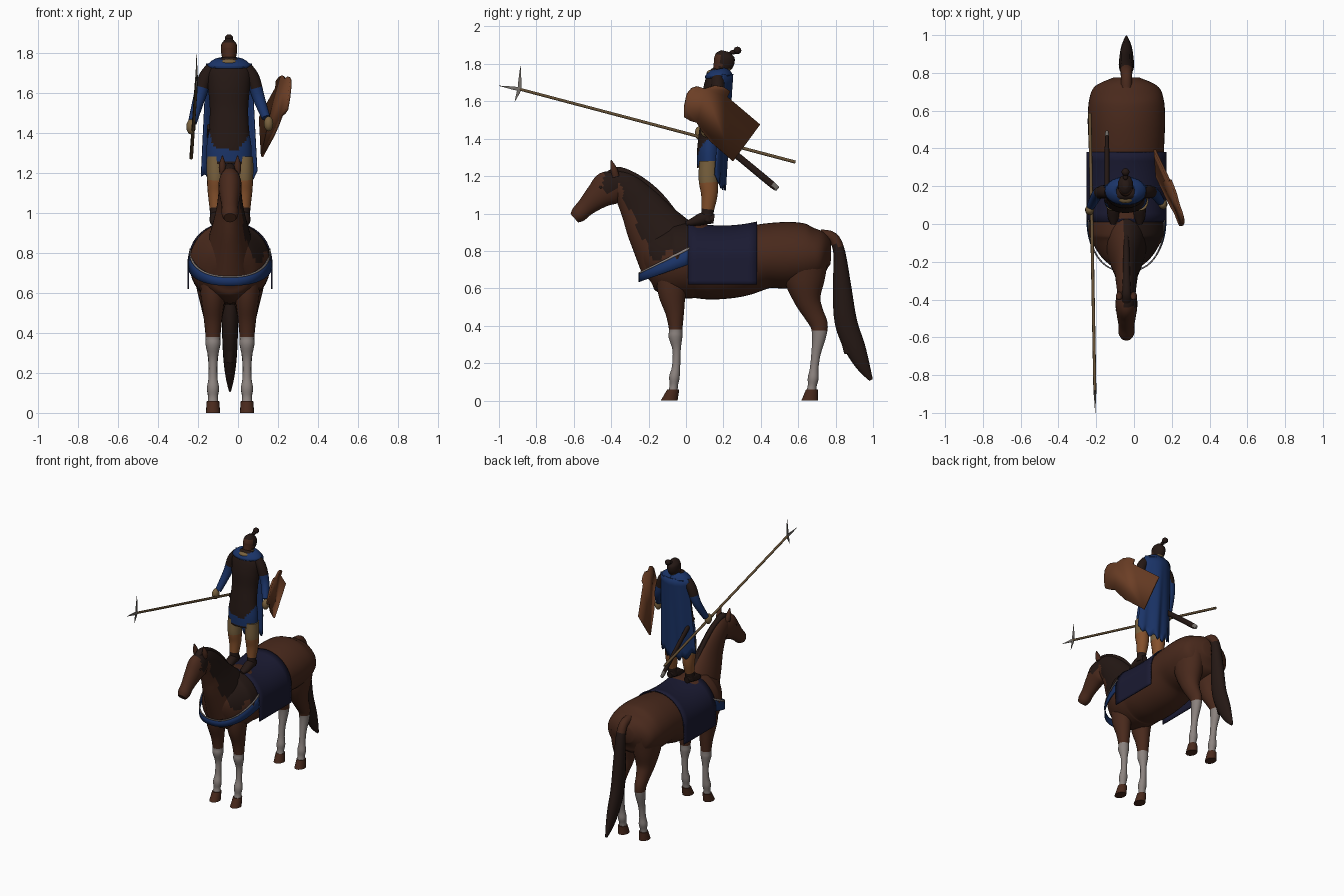
import bpy
import bmesh
from math import sin, cos, pi
from mathutils import Vector

if "Cube" in bpy.data.objects:
    bpy.data.objects.remove(bpy.data.objects["Cube"], do_unlink=True)


def material(name, r, g, b):
    m = bpy.data.materials.new(name)
    m.use_nodes = True
    m.diffuse_color = (r, g, b, 1)
    m.node_tree.nodes["Principled BSDF"].inputs["Base Color"].default_value = (r, g, b, 1)
    return m


COAT = material("chestnut coat", .066, .022, .0115)
DARK = material("dark brown", .018, .009, .007)
WHITE = material("stocking white", .26, .225, .21)
BLUE = material("cloth blue", .0105, .034, .138)
NAVY = material("blanket navy", .0105, .0105, .032)
TAN = material("leather tan", .23, .08, .024)
BEIGE = material("beige", .19, .12, .048)
BOARD = material("shield brown", .15, .049, .019)
STEEL = material("steel", .17, .155, .14)
WOOD = material("shaft wood", .13, .08, .035)

HORSE_X = -.04
RIDER_X = -.045


def finish(name, bm, mats, rule=None, sharp=1.0):
    """Turn a bmesh into a smooth object, choosing a material per face by rule."""
    bmesh.ops.recalc_face_normals(bm, faces=bm.faces)
    bm.normal_update()
    if rule:
        for f in bm.faces:
            f.material_index = rule(f.calc_center_median(), f.normal)
    me = bpy.data.meshes.new(name)
    bm.to_mesh(me)
    bm.free()
    for m in mats:
        me.materials.append(m)
    me.shade_smooth()
    me.set_sharp_from_angle(angle=sharp)
    ob = bpy.data.objects.new(name, me)
    bpy.context.scene.collection.objects.link(ob)
    return ob


def spline(pts, steps):
    """Catmull-Rom through tuples of any length."""
    out = []
    for i in range(len(pts) - 1):
        a, b, c, d = (pts[max(0, min(len(pts) - 1, i + k))] for k in (-1, 0, 1, 2))
        for s in range(steps):
            t = s / steps
            out.append([q + .5 * t * (r - p + t * (2 * p - 5 * q + 4 * r - w + t * (3 * (q - r) + w - p)))
                        for p, q, r, w in zip(a, b, c, d)])
    out.append(list(pts[-1]))
    return out


def tube(name, pts, mats, rule=None, sides=16, steps=4):
    """Loft ellipses along a path; each point is x, y, z, sideways radius, other radius."""
    rows = spline(pts, steps)
    pos = [Vector(r[:3]) for r in rows]
    bm = bmesh.new()
    rings = []
    for i, r in enumerate(rows):
        t = (pos[min(i + 1, len(pos) - 1)] - pos[max(i - 1, 0)]).normalized()
        u = (Vector((1, 0, 0)) - t * t.x).normalized()
        v = t.cross(u)
        ru, rv = max(r[3], .001), max(r[4], .001)
        rings.append([bm.verts.new(pos[i] + u * ru * cos(2 * pi * k / sides) + v * rv * sin(2 * pi * k / sides))
                      for k in range(sides)])
    for a, b in zip(rings, rings[1:]):
        for k in range(sides):
            n = (k + 1) % sides
            bm.faces.new((a[k], a[n], b[n], b[k]))
    bm.faces.new(rings[0])
    bm.faces.new(rings[-1])
    return finish(name, bm, mats, rule)


def side_tube(name, x, pts, mats, rule=None, **kw):
    """Tube in a plane of constant x."""
    return tube(name, [(x,) + p for p in pts], mats, rule, **kw)


def sheet(name, fn, nu, nv, mats, thick):
    """Cloth from a function of u in -1..1 and v in 0..1."""
    bm = bmesh.new()
    g = [[bm.verts.new(fn(2 * i / nu - 1, j / nv)) for i in range(nu + 1)] for j in range(nv + 1)]
    for j in range(nv):
        for i in range(nu):
            bm.faces.new((g[j][i], g[j][i + 1], g[j + 1][i + 1], g[j + 1][i]))
    ob = finish(name, bm, mats)
    mod = ob.modifiers.new("thickness", "SOLIDIFY")
    mod.thickness = thick
    mod.offset = 0
    return ob


def ball(name, centre, size, mats):
    bm = bmesh.new()
    bmesh.ops.create_uvsphere(bm, u_segments=14, v_segments=8, radius=1)
    for v in bm.verts:
        v.co = Vector(a * b for a, b in zip(v.co, size)) + Vector(centre)
    return finish(name, bm, mats)


# Horse body, neck and head; the mane falls over the left of the neck
def mane_rule(c, n):
    edge = -.18 - .45 * (c.z - .75) + .015 * sin(40 * c.z)
    return int(c.x > HORSE_X - .01 and c.z > .78 + .03 * sin(50 * c.y) and edge < c.y < .02)


side_tube("horse_body", HORSE_X, [
    (-.235, .74, .05, .08), (-.18, .75, .128, .15), (-.08, .747, .19, .195), (-.02, .75, .204, .204),
    (.06, .747, .202, .202), (.15, .73, .2, .19), (.28, .737, .198, .182), (.42, .772, .2, .173),
    (.55, .777, .205, .178), (.66, .78, .197, .163), (.73, .79, .165, .12), (.775, .79, .07, .06)],
    [COAT, DARK], mane_rule, sides=40, steps=6)
side_tube("horse_neck", HORSE_X, [
    (-.07, .785, .13, .2), (-.17, .925, .09, .152), (-.235, 1.03, .066, .12),
    (-.3, 1.115, .056, .092), (-.355, 1.15, .05, .082), (-.4, 1.15, .045, .07)],
    [COAT, DARK], mane_rule, sides=40, steps=8)
side_tube("horse_head", HORSE_X, [
    (-.345, 1.165, .045, .065), (-.415, 1.135, .058, .092), (-.475, 1.09, .052, .07),
    (-.535, 1.035, .042, .05), (-.575, .995, .042, .044), (-.597, .975, .03, .03)], [COAT, DARK],
    lambda c, n: int(c.x > HORSE_X - .01 and c.y > -.44 and c.z > 1.125 + .02 * sin(50 * c.y)),
    sides=24, steps=6)
side_tube("mane_crest", HORSE_X, [
    (-.45, 1.19, .012, .008), (-.4, 1.22, .024, .016), (-.35, 1.23, .022, .018), (-.25, 1.185, .018, .018),
    (-.14, 1.095, .016, .018), (-.02, .955, .01, .01)], [DARK])

# Tail with a shorter blunt lock in front
side_tube("horse_tail", HORSE_X, [
    (.72, .885, .03, .03), (.785, .87, .03, .03), (.82, .79, .034, .032), (.835, .6, .04, .05),
    (.855, .42, .04, .06), (.905, .28, .034, .055), (.95, .18, .022, .035), (.99, .11, .006, .01)],
    [DARK, COAT], lambda c, n: int(c.z > .83))
side_tube("tail_lock", HORSE_X, [
    (.84, .52, .034, .045), (.855, .38, .032, .04), (.88, .255, .022, .034)], [DARK])


def stocking_rule(c, n):
    return int(c.z < .38)


for s, side in ((-1, "right"), (1, "left")):
    x = HORSE_X + s * .085
    side_tube("front_leg_" + side, x, [
        (-.06, .74, .07, .1), (-.075, .59, .062, .078), (-.06, .47, .046, .05), (-.055, .38, .037, .036),
        (-.056, .34, .037, .037), (-.05, .27, .023, .022), (-.053, .18, .022, .022),
        (-.062, .125, .03, .028), (-.065, .08, .024, .022), (-.07, .045, .028, .026)],
        [COAT, WHITE], stocking_rule)
    side_tube("hind_leg_" + side, x, [
        (.63, .78, .1, .135), (.635, .64, .085, .107), (.65, .54, .062, .072), (.68, .47, .046, .055),
        (.711, .405, .037, .047), (.711, .34, .033, .037), (.695, .25, .023, .025), (.685, .17, .023, .023),
        (.68, .12, .03, .029), (.675, .08, .025, .024), (.67, .045, .028, .027)], [COAT, WHITE], stocking_rule)
    for part, top, toe in (("front", -.068, -.09), ("hind", .674, .662)):
        # Straight hoof sheared so that the toe reaches forward
        hoof = side_tube(part + "_hoof_" + side, x, [(toe, .06, .031, .032), (toe, 0, .036, .045)],
                         [COAT], steps=1)
        for v in hoof.data.vertices:
            v.co.y += (top - toe) * v.co.z / .06
    ear_x = HORSE_X + s * .038
    side_tube("ear_" + side, ear_x, [
        (-.375, 1.195, .014, .018), (-.385, 1.235, .018, .018), (-.4, 1.285, .003, .003)], [COAT])
    ball("eye_" + side, (HORSE_X + s * .05, -.455, 1.14), (.007, .01, .008), [DARK])


# Saddle blanket: arched over the back, hanging straight at the sides
def blanket(u, v):
    y = .01 + .37 * v
    top = .953 - .085 * v * (1 - v)
    a = min(abs(u) * 1.45, 1) * pi / 2
    drop = max(0, abs(u) * 1.45 - 1) / .45
    z = .75 + (top - .75) * cos(a) - .13 * drop
    return (HORSE_X + (1 if u > 0 else -1) * .208 * sin(a), y, z)


sheet("saddle_blanket", blanket, 40, 8, [NAVY], .008)


# Chest band hugging the shoulders, with a pale trim along its upper edge
def band(low, high, grow):
    def fn(u, v):
        a = u * pi / 2
        s = 1 - cos(a)
        h = low + (high - low) * v
        width = .209 + grow - .012 * s * h
        reach = abs(sin(a)) ** .85 * (1 if u > 0 else -1)
        return (HORSE_X + width * reach, .02 - (.27 + grow) * cos(a),
                .635 + .095 * s + h * (.048 + .042 * s))
    return fn


sheet("chest_band", band(0, 1, 0), 32, 2, [BLUE], .006)
sheet("chest_band_trim", band(.86, 1.02, .002), 32, 1, [WHITE], .006)


# Rider's tunic with a blue skirt that rises at the sides
def tunic_rule(c, n):
    if c.z < 1.257:
        return 0
    edge = 1.315 + .085 * (abs(c.x - RIDER_X) / .1) ** 4 + .008 * sin(70 * c.x)
    return int(c.z < edge)


side_tube("tunic", RIDER_X, [
    (.125, 1.245, .113, .065), (.125, 1.33, .112, .066), (.13, 1.42, .1, .062), (.145, 1.52, .096, .065),
    (.155, 1.62, .104, .07), (.165, 1.7, .108, .064), (.172, 1.745, .08, .05), (.18, 1.765, .04, .035)],
    [DARK, BLUE], tunic_rule, sides=40, steps=10)


# Scarf draped flat over the shoulders, open at the throat
def collar(u, v):
    a, b = u * pi, v * 2 * pi
    r = 1 + .38 * cos(b)
    return (RIDER_X + .08 * r * sin(a), .175 - .054 * r * cos(a),
            1.75 - .006 * cos(a) - .018 * cos(b) + .013 * sin(b))


sheet("collar", collar, 28, 10, [BLUE], .002)
ball("throat_wrap", (RIDER_X, .135, 1.752), (.042, .025, .016), [BEIGE])


# Cape with soft folds and a ragged hem
def cape(u, v):
    fold = .007 * sin(9 * u) * v
    length = .61 - .06 * u * u + .015 * sin(17 * u)
    return (RIDER_X + u * (.112 + .028 * v), .25 - .045 * v - .055 * u * u + fold, 1.745 - v * length)


sheet("cape", cape, 32, 12, [BLUE], .006)

# Head, hair and bun
side_tube("head", RIDER_X, [
    (.18, 1.73, .036, .036), (.188, 1.77, .034, .044), (.203, 1.81, .041, .056),
    (.207, 1.845, .037, .05), (.212, 1.868, .016, .024)], [BEIGE, COAT, DARK],
    lambda c, n: 0 if c.z < 1.772 else (1 if n.y < -.2 and c.z < 1.85 else 2), steps=6)
ball("hair_knot", (RIDER_X, .25, 1.862), (.014, .018, .012), [DARK])
ball("hair_bun", (RIDER_X, .275, 1.872), (.021, .021, .02), [DARK])

# Arms: dark upper sleeves, blue lower sleeves, bare hands
for side, path, hand in (
        ("right", [(-.13, .17, 1.72), (-.165, .17, 1.67), (-.195, .155, 1.57), (-.228, .095, 1.45)],
         (-.235, .075, 1.43)),
        ("left", [(.04, .17, 1.72), (.074, .17, 1.67), (.105, .165, 1.57), (.14, .12, 1.475)],
         (.153, .105, 1.445))):
    tube("arm_" + side, [p + (r, r) for p, r in zip(path, (.034, .035, .03, .022))],
         [DARK, BLUE], lambda c, n: int(c.z < 1.63))
    ball("hand_" + side, hand, (.024, .028, .038), [BEIGE])

# Legs and boots
for s, side in ((-1, "right"), (1, "left")):
    x = HORSE_X + s * .07
    side_tube("rider_leg_" + side, x, [
        (.12, 1.28, .046, .05), (.12, 1.18, .046, .052), (.125, 1.1, .041, .044),
        (.115, 1.01, .031, .033), (.112, .96, .032, .034)], [BEIGE, TAN, DARK],
        lambda c, n: 0 if c.z > 1.17 else (1 if c.z > 1.02 else 2), steps=6)
    side_tube("boot_" + side, x, [
        (.15, .97, .022, .024), (.1, .975, .032, .034), (.04, .955, .03, .024), (0, .945, .014, .012)], [DARK])

# Scabbard on the right hip
side_tube("scabbard", -.143, [
    (.12, 1.43, .013, .018), (.26, 1.32, .013, .018), (.46, 1.155, .011, .018), (.49, 1.13, .006, .01)],
    [DARK, STEEL], lambda c, n: int(c.y > .465))

# Spear with a three-pointed head
tip = (-.207, -.89, 1.665)
tube("spear_shaft", [(-.234, .585, 1.275, .009, .009), tip + (.008, .008)], [WOOD], sides=10, steps=1)
for name, end in (("point", (-.205, -1, 1.683)), ("upper", (-.207, -.885, 1.79)), ("lower", (-.207, -.915, 1.6))):
    mid = tuple(a * .75 + b * .25 for a, b in zip(tip, end))
    tube("spear_blade_" + name, [tip + (.008, .01), mid + (.005, .011), end + (.001, .001)],
         [STEEL], sides=6, steps=1)

# Shield: a flat cut-out board with a rounded lobe, leaning outward towards the front
outline = [(.005, 1.64), (-.01, 1.57), (-.01, 1.515), (.02, 1.497), (.058, 1.485), (.085, 1.44),
           (.13, 1.385), (.25, 1.28), (.395, 1.477), (.22, 1.625), (.235, 1.655), (.2, 1.677),
           (.155, 1.685), (.1, 1.668), (.06, 1.68), (.03, 1.67)]
bm = bmesh.new()
bm.faces.new([bm.verts.new((.12 - .318 * (y - .25) + .18 * (z - 1.28), y, z)) for y, z in outline])
shield = finish("shield", bm, [BOARD], sharp=.5)
edge = shield.modifiers.new("thickness", "SOLIDIFY")
edge.thickness = .012
edge.offset = 0
